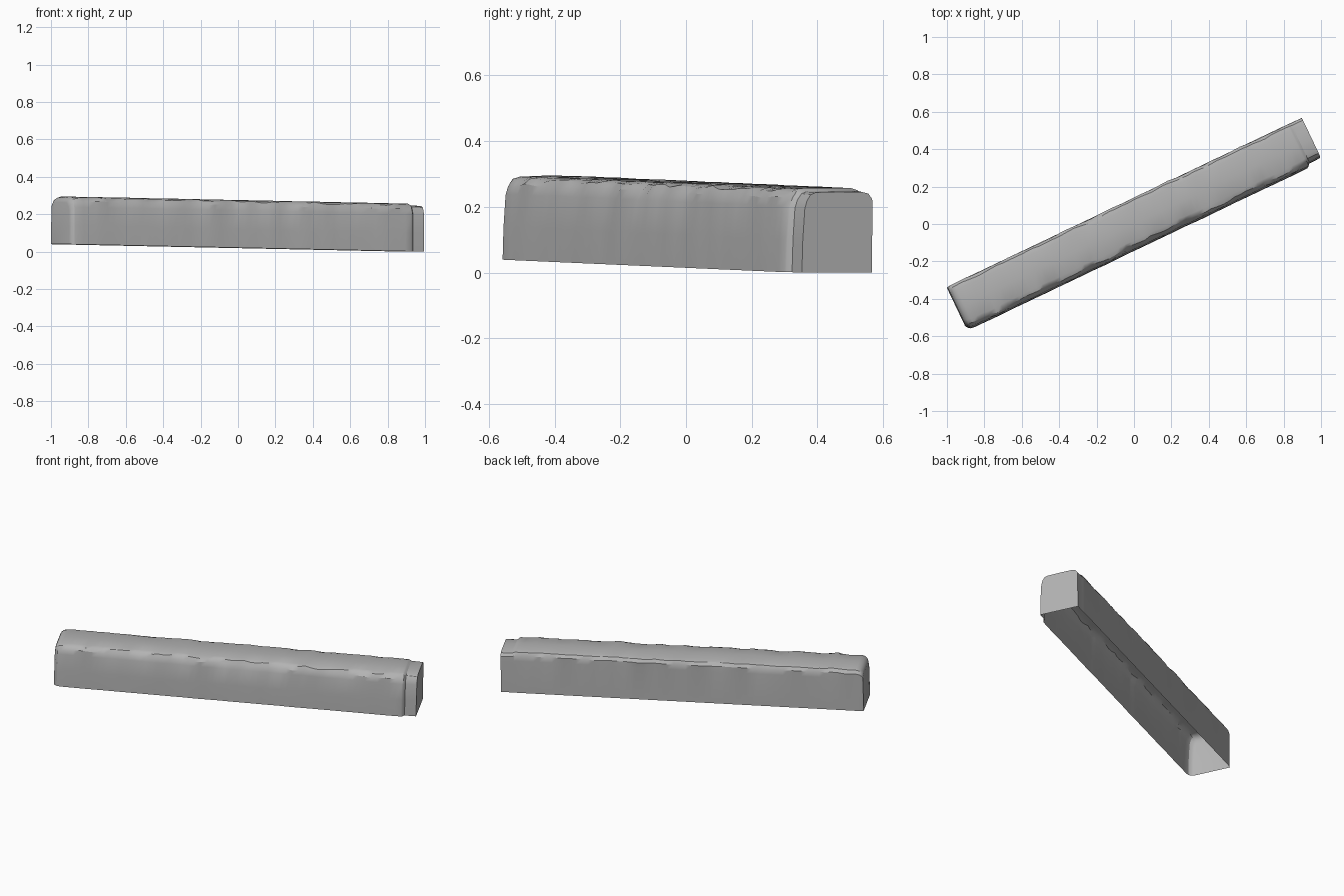
import bpy, bmesh, math
from mathutils import Matrix, Vector, noise

old = bpy.data.objects.get("Cube")
if old:
    bpy.data.objects.remove(old, do_unlink=True)

stone = bpy.data.materials.new("grey stone")
stone.use_nodes = True
colour = (0.45, 0.45, 0.45, 1)
stone.diffuse_color = colour
stone.node_tree.nodes["Principled BSDF"].inputs["Base Color"].default_value = colour

HEIGHT = 0.256

# Cross-section from front foot over the top to back foot: across, up, wear
PROFILE = [(-.131, 0, .1), (-.129, .1, .15), (-.123, .2, .25), (-.116, .227, .8),
           (-.103, .246, 1), (-.082, .254, .4), (0, .256, .1), (.09, .256, .1),
           (.113, .25, .4), (.126, .232, .4), (.127, .2, 0), (.127, 0, 0)]


def wobble(along, seed, scale):
    return noise.noise(Vector((along * scale, seed, 0.37)))


def section(bm, along, front=0, top=0, back=0, rough=1):
    """One ring of the beam, drawn in by the given insets."""
    ring = []
    for i, (across, up, wear) in enumerate(PROFILE):
        inset = front if across < 0 else -back
        side = min(1, abs(across) / .1)
        v = across + inset * side
        w = up - top * (up / HEIGHT) ** 2
        v += rough * wear * (.016 * wobble(along, 1, 9) + .010 * wobble(along, i, 21))
        w += rough * wear * (.008 * wobble(along, 5, 11) + .006 * wobble(along, i + 20, 23)) * (up > 0)
        ring.append(bm.verts.new((along, v, w)))
    return ring


bm = bmesh.new()
rings = []

# Rounded left-hand end
for along, front, top, back in [(-1.05, .03, .032, .004), (-1.044, .016, .018, .002),
                                (-1.03, .004, .006, 0)]:
    rings.append(section(bm, along, front, top, back, .3))

# Weathered main length
STEPS = 56
for k in range(STEPS + 1):
    rings.append(section(bm, -1.01 + 1.975 * k / STEPS))

# Stepped-in tongue at the other end
for along, front, top, back in [(.974, .006, .003, 0), (.984, .019, .009, .001),
                                (1.05, .021, .01, .001)]:
    rings.append(section(bm, along, front, top, back, .15))

# Skin the rings and close both ends; the underside stays open
for a, b in zip(rings, rings[1:]):
    for i in range(len(PROFILE) - 1):
        bm.faces.new((a[i], b[i], b[i + 1], a[i + 1]))
bm.faces.new(rings[0])
bm.faces.new(rings[-1][::-1])
bmesh.ops.recalc_face_normals(bm, faces=bm.faces)
if max(bm.faces, key=lambda f: f.calc_center_median().z).normal.z < 0:
    bmesh.ops.reverse_faces(bm, faces=bm.faces)

# Swing the beam across the ground and pitch it slightly
turn = Matrix.Rotation(math.radians(25.5), 4, 'Z') @ Matrix.Rotation(.019, 4, 'Y')
bmesh.ops.transform(bm, matrix=turn, verts=bm.verts)
low = min(v.co.z for v in bm.verts)
bmesh.ops.translate(bm, vec=(0, 0, -low), verts=bm.verts)

mesh = bpy.data.meshes.new("stone_beam")
bm.to_mesh(mesh)
bm.free()
mesh.materials.append(stone)
beam = bpy.data.objects.new("stone_beam", mesh)
bpy.context.collection.objects.link(beam)
bpy.ops.object.select_all(action='DESELECT')
beam.select_set(True)
bpy.context.view_layer.objects.active = beam
bpy.ops.object.shade_smooth_by_angle(angle=math.radians(30))
